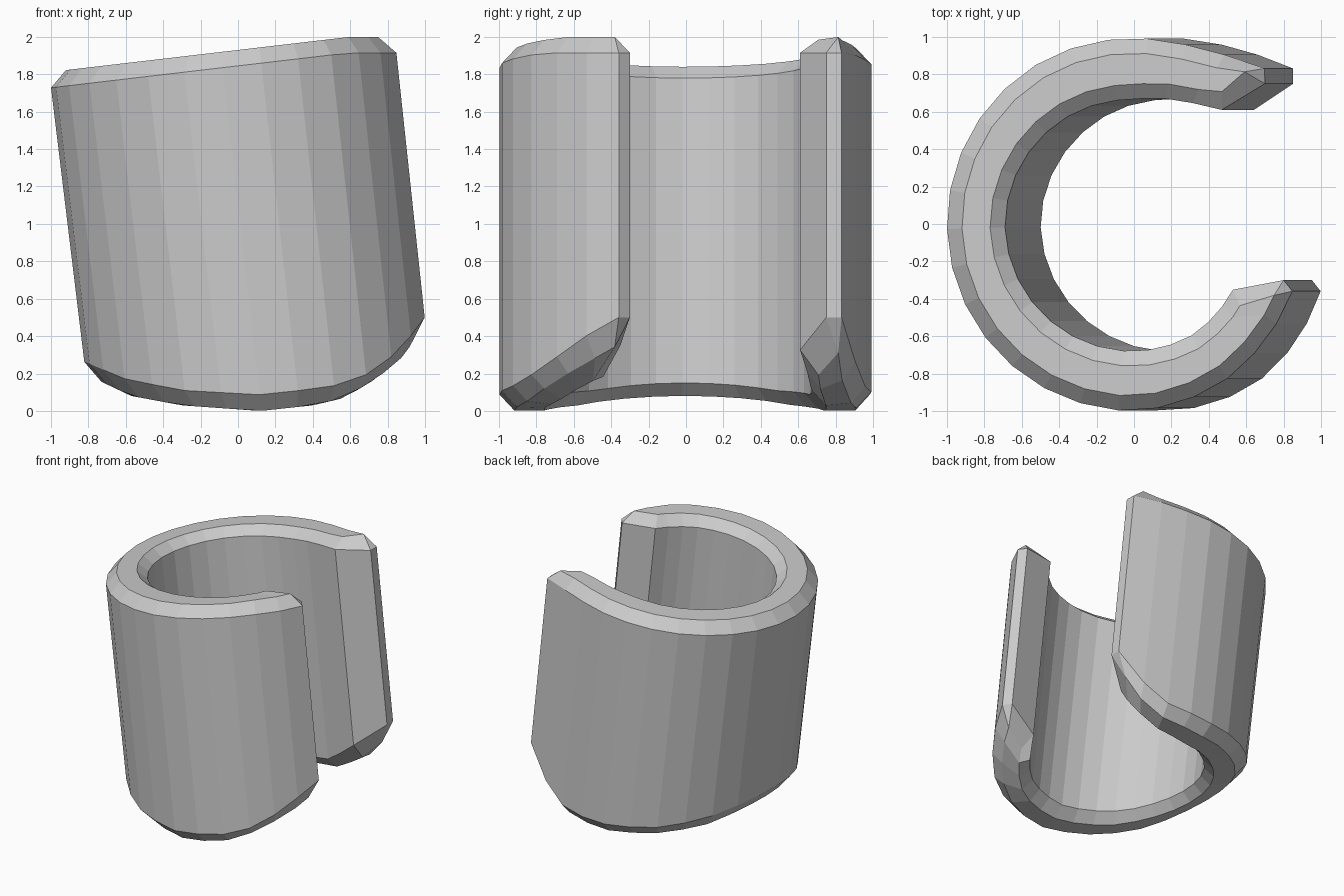
import bpy, bmesh
from math import radians, cos, sin

if "Cube" in bpy.data.objects:
    bpy.data.objects.remove(bpy.data.objects["Cube"])

# Plan of the open sleeve: outer angle, outer radius, inner angle, inner radius
PLAN = [(50, 1.086, 52.4, .77), (58, 1.042, 60, .73), (68.3, 1.0, 71, .70),
        (90, .992, 90, .665), (120, 1.0, 120, .675), (180, 1.0, 180, .69),
        (270, 1.0, 270, .68), (303, .963, 299, .67), (318, .935, 311, .652),
        (337, .92, 326.4, .635)]
# Curved bottom edge as x, z: lowest face and start of the bevel
FOOT = [(-.76, .17), (-.57, .08), (-.3, .03), (.12, 0), (.4, .03),
        (.57, .07), (.75, .18), (.87, .28), (1, .45)]
BEVEL = [(-.84, .27), (-.6, .17), (-.3, .11), (.15, .085), (.55, .14),
         (.7, .2), (.86, .32), (1, .5)]
STEPS = 24
LEAN = .112


def lerp_row(table, v):
    v = min(max(v, table[0][0]), table[-1][0])
    for a, b in zip(table, table[1:]):
        if v <= b[0]:
            t = (v - a[0]) / (b[0] - a[0])
            return [p + (q - p) * t for p, q in zip(a, b)]


def top_z(x, drop=0):
    return min(1.93 + .117 * x, 2.0) - drop


def upper(bm, x, y, drop):
    return bm.verts.new((x, y, top_z(x, drop)))


def lower(bm, x, y, table, lift=0, z=None):
    # follow the leaning wall down to the curved foot
    if z is None:
        z = 0
        for _ in range(6):
            z = lerp_row(table, x + LEAN * (1.85 - z))[1] + lift
    return bm.verts.new((x + LEAN * (1.85 - z), y, z))


def polar(angle, r):
    return r * cos(radians(angle)), r * sin(radians(angle))


bm = bmesh.new()
rings = []
for i in range(STEPS + 1):
    angle = 50 + 287 * i / STEPS
    ao, ro, ai, ri = lerp_row(PLAN, angle)
    end = 1 if i == 0 else -1 if i == STEPS else 0
    back = .17 * max(0, (72 - angle) / 22)
    o, n = polar(ao, ro), polar(ai, ri)
    to, ti = polar(ao + 4 * end, ro - .08), polar(ai + 4 * end, ri + .08)
    inner_lift = .15 if end else back
    rings.append([
        upper(bm, *o, .085), upper(bm, *to, 0), upper(bm, *ti, 0), upper(bm, *n, .07),
        lower(bm, *n, BEVEL, inner_lift), lower(bm, *ti, FOOT, .07 if end else back * .7),
        lower(bm, *to, FOOT, back * .7), lower(bm, *o, BEVEL, back, .5 if end else None)])

# Walls, rims and bevels
for a, b in zip(rings, rings[1:]):
    for k in range(8):
        m = (k + 1) % 8
        bm.faces.new((a[k], a[m], b[m], b[k]))

# Ridged end caps at the slot
for ring, (x, y) in ((rings[0], (.70, .75)), (rings[-1], (.80, -.30))):
    o, to, ti, n, nb, tib, tob, ob = ring
    e, eb = upper(bm, x, y, .085), lower(bm, x, y, BEVEL, 0, .5)
    for f in ((o, e, eb, ob), (e, n, nb, eb), (o, to, e), (to, ti, n, e),
              (ob, eb, tob), (tob, eb, nb, tib)):
        bm.faces.new(f)

bmesh.ops.recalc_face_normals(bm, faces=bm.faces)
mesh = bpy.data.meshes.new("open_sleeve")
bm.to_mesh(mesh)
bm.free()
sleeve = bpy.data.objects.new("open_sleeve", mesh)
bpy.context.collection.objects.link(sleeve)
